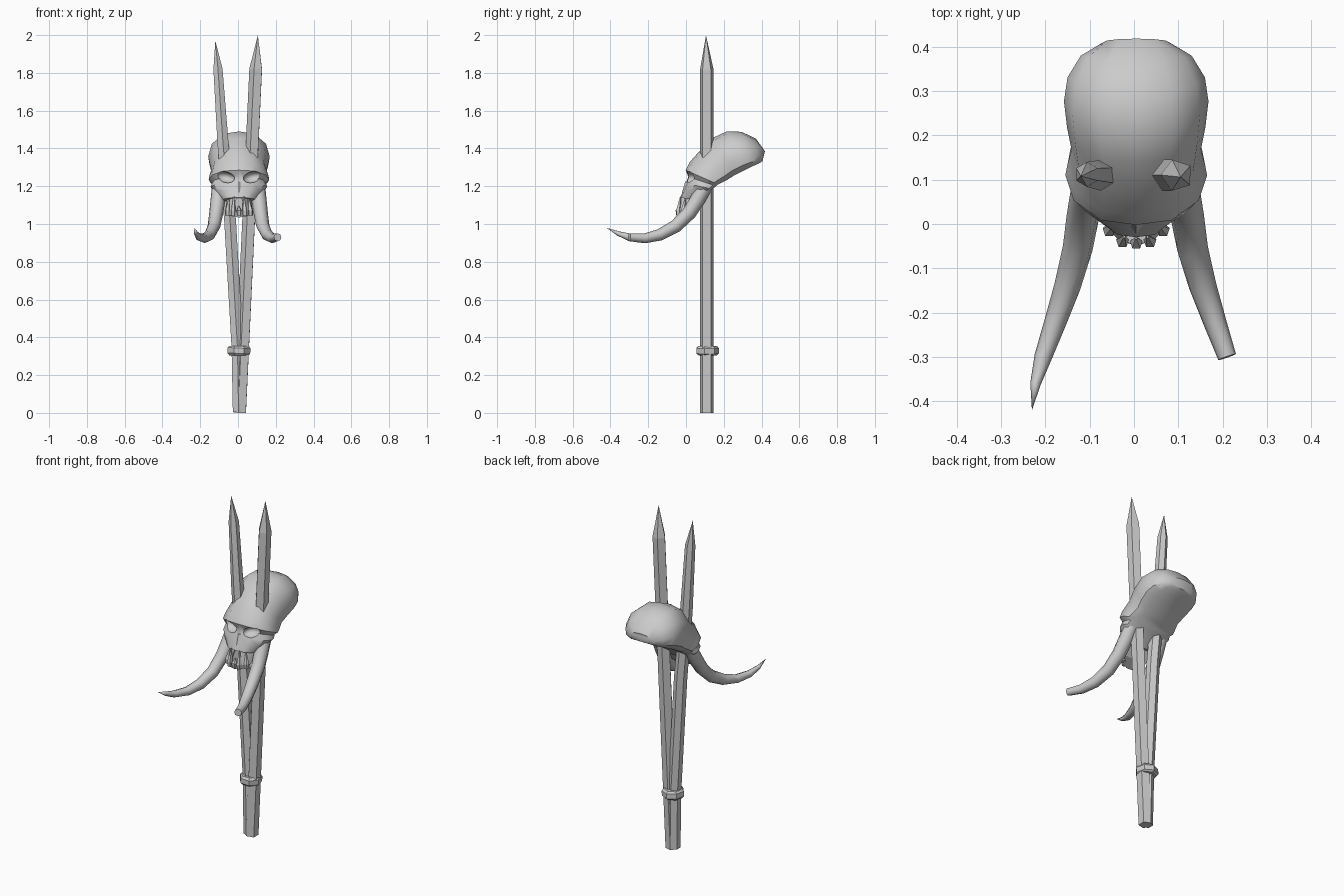
import bpy, bmesh, math
from mathutils import Vector

if "Cube" in bpy.data.objects:
    bpy.data.objects.remove(bpy.data.objects["Cube"])


def loft(name, rings, smooth=None):
    """Skin a list of equal-length rings, cap both ends."""
    bm = bmesh.new()
    vs = [[bm.verts.new(p) for p in r] for r in rings]
    n = len(rings[0])
    for a, b in zip(vs, vs[1:]):
        for i in range(n):
            j = (i + 1) % n
            bm.faces.new((a[i], a[j], b[j], b[i]))
    bm.faces.new(vs[0])
    bm.faces.new(vs[-1])
    bmesh.ops.remove_doubles(bm, verts=bm.verts, dist=0.0008)
    bmesh.ops.recalc_face_normals(bm, faces=bm.faces)
    me = bpy.data.meshes.new(name)
    bm.to_mesh(me)
    bm.free()
    ob = bpy.data.objects.new(name, me)
    bpy.context.collection.objects.link(ob)
    if smooth:
        shade(ob, smooth)
    return ob


def activate(ob):
    bpy.ops.object.select_all(action='DESELECT')
    ob.select_set(True)
    bpy.context.view_layer.objects.active = ob


def shade(ob, angle):
    activate(ob)
    bpy.ops.object.shade_smooth_by_angle(angle=math.radians(angle))


def tube(name, pts, n, ref, smooth=None, turn=0.0):
    """Tapered tube through (x, y, z, radius) points."""
    ps = [Vector(p[:3]) for p in pts]
    rings = []
    for k, p in enumerate(ps):
        t = (ps[min(k + 1, len(ps) - 1)] - ps[max(k - 1, 0)]).normalized()
        v = t.cross(Vector(ref)).normalized()
        u = v.cross(t)
        angs = [turn + 2 * math.pi * i / n for i in range(n)]
        rings.append([p + pts[k][3] * (u * math.cos(a) + v * math.sin(a)) for a in angs])
    return loft(name, rings, smooth)


def cut(ob, cutter):
    m = ob.modifiers.new("cut", 'BOOLEAN')
    m.operation = 'DIFFERENCE'
    m.solver = 'EXACT'
    m.object = cutter
    activate(ob)
    bpy.ops.object.modifier_apply(modifier=m.name)
    bpy.data.objects.remove(cutter)


# Two crossed stakes with sharpened tips
tube("stake_left", [(0.003, 0.108, 0.005, 0.035), (-0.003, 0.11, 0.35, 0.036),
                    (-0.042, 0.11, 1.02, 0.036), (-0.079, 0.11, 1.42, 0.034),
                    (-0.106, 0.112, 1.82, 0.028), (-0.12, 0.108, 1.97, 0.0002)],
     6, (0, 1, 0), 40)
tube("stake_right", [(0.012, 0.11, 0, 0.037), (0.097, 0.11, 1.82, 0.037),
                     (0.105, 0.106, 2.0, 0.0002)], 5, (0, 1, 0), turn=0.3)

# Binding collar
tube("collar", [(0.004, 0.112, 0.305, 0.052), (0.004, 0.112, 0.315, 0.062),
                (0.006, 0.112, 0.343, 0.062), (0.006, 0.112, 0.355, 0.052)],
     7, (0, 1, 0))

# Skull: sections from jaw over the brow to the back of the cranium
# each is (top y, top z, bottom y, bottom z, half width)
sections = [(-0.030, 1.140, 0.07, 1.120, 0.085),
            (-0.015, 1.180, 0.11, 1.160, 0.125),
            (0.000, 1.215, 0.14, 1.185, 0.150),
            (0.012, 1.250, 0.16, 1.200, 0.143),
            (-0.002, 1.285, 0.17, 1.210, 0.160),
            (0.018, 1.325, 0.19, 1.220, 0.156),
            (0.070, 1.385, 0.22, 1.235, 0.146),
            (0.140, 1.455, 0.26, 1.260, 0.156),
            (0.215, 1.490, 0.31, 1.285, 0.163),
            (0.295, 1.488, 0.35, 1.305, 0.155),
            (0.370, 1.452, 0.385, 1.320, 0.125),
            (0.418, 1.385, 0.405, 1.332, 0.075)]
half = [(0.7, 0.0), (0.95, 0.12), (1.0, 0.35), (0.88, 0.68), (0.5, 0.94)]
shape = [(0, 0)] + half + [(0, 1)] + [(-u, v) for u, v in reversed(half)]
rings = []
for ty, tz, by, bz, w in sections:
    rings.append([Vector((0.005 + u * w, by + (ty - by) * v, bz + (tz - bz) * v))
                  for u, v in shape])
skull = loft("skull", rings)

# Eye sockets
for s in (-1, 1):
    bpy.ops.mesh.primitive_uv_sphere_add(segments=12, ring_count=8, radius=1,
                                         location=(0.005 + s * 0.072, 0.012, 1.248),
                                         rotation=(0, -s * 0.22, s * 0.3))
    eye = bpy.context.object
    eye.scale = (0.052, 0.045, 0.029)
    for p in eye.data.polygons:
        p.use_smooth = True
    cut(skull, eye)
shade(skull, 42)

# Muzzle, narrowing up into the nose bone
half_arc = [math.pi * i / 6 for i in range(7)]
muzzle_rows = [(1.035, 0.066, -0.042, 0.01), (1.065, 0.072, -0.048, 0.02),
               (1.115, 0.068, -0.034, 0.05), (1.165, 0.055, -0.022, 0.08),
               (1.225, 0.025, -0.004, 0.09)]
rings = []
for z, w, yf, yb in muzzle_rows:
    rings.append([Vector((0.005 + w * math.cos(a), yb + (yf - yb) * math.sin(a),
                          z + (0.025 * (1 - math.sin(a)) if z < 1.05 else 0)))
                  for a in half_arc])
muzzle = loft("muzzle", rings)

# Nose opening: an inverted V recess
tri = [(-0.036, 1.07), (0.036, 1.07), (0.0, 1.17)]
nose = loft("nose_cutter", [[Vector((0.005 + x, y, z)) for x, z in tri]
                            for y in (-0.12, -0.012)])
cut(muzzle, nose)
shade(muzzle, 25)

# Upward wedge teeth along the lip
for i, (x, y, h) in enumerate([(-0.056, -0.012, 0.075), (-0.026, -0.037, 0.085),
                               (0.005, -0.04, 0.035),
                               (0.036, -0.037, 0.085), (0.066, -0.012, 0.075)]):
    tube(f"tooth_{i + 1}", [(x, y, 1.045, 0.014), (x, y - 0.003, 1.07, 0.015),
                            (x * 0.85, y + 0.008, 1.06 + h, 0.003)], 5, (0, 1, 0))

# Curved tusks: the left one whole, the right one broken short
tusk = [(0.098, 0.10, 1.20, 0.040), (0.106, 0.062, 1.13, 0.039),
        (0.115, 0.018, 1.06, 0.037), (0.127, -0.055, 0.988, 0.034),
        (0.150, -0.14, 0.942, 0.030), (0.177, -0.22, 0.924, 0.025),
        (0.205, -0.30, 0.930, 0.020), (0.222, -0.36, 0.950, 0.012),
        (0.230, -0.42, 0.980, 0.0003)]
tube("tusk_left", [(-x, y, z, r) for x, y, z, r in tusk], 8, (1, 0, 0), 50)
tube("tusk_right", [(x + 0.005, y, z, r + 0.001) for x, y, z, r in tusk[:7]],
     8, (1, 0, 0), 50)
